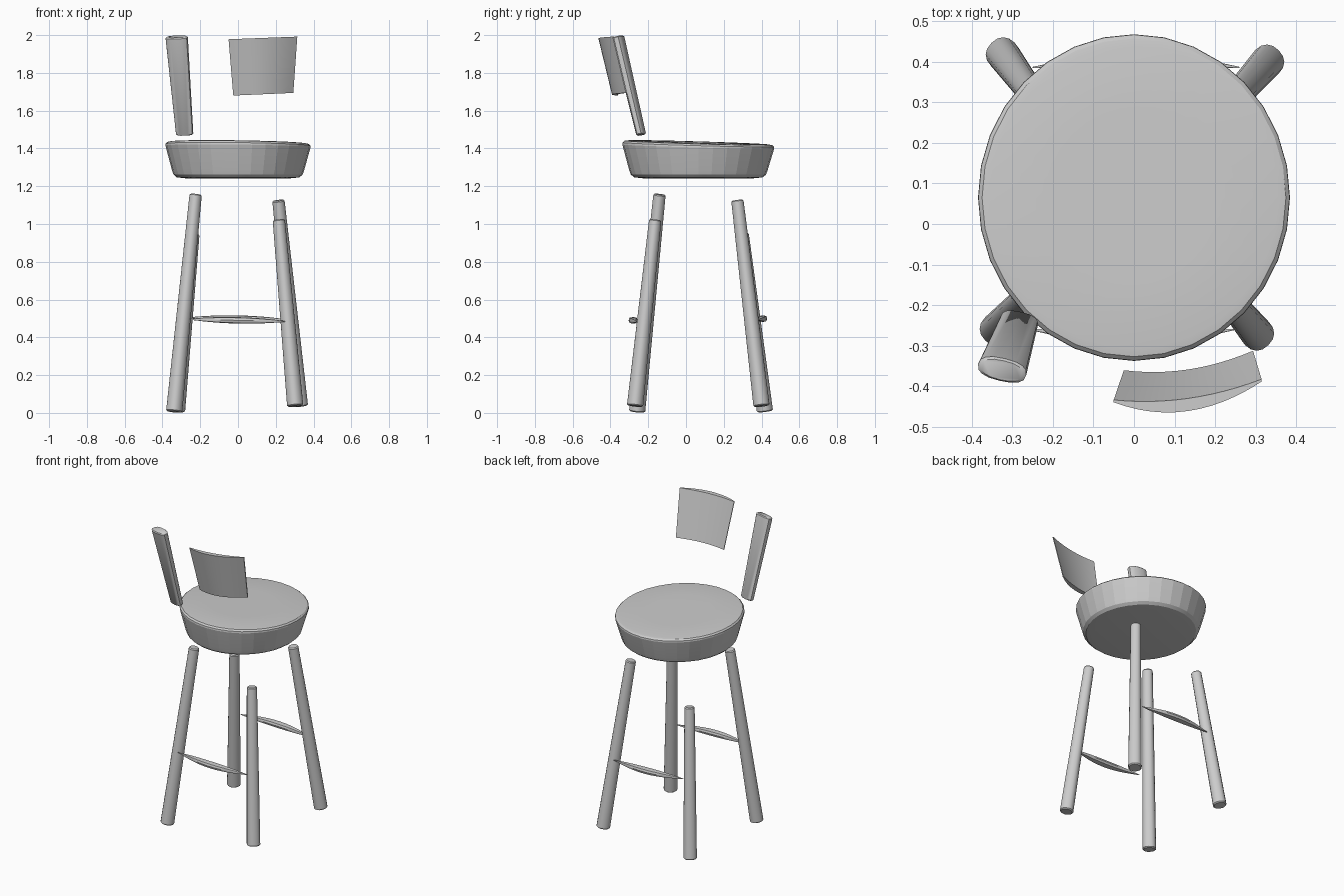
import bpy, math
from mathutils import Vector

if "Cube" in bpy.data.objects:
    bpy.data.objects.remove(bpy.data.objects["Cube"])


def ring(c, u, v, n=16, p=2.0):
    """Superellipse ring around c with half-axis vectors u and v."""
    pts = []
    for i in range(n):
        a = 2 * math.pi * i / n
        ca, sa = math.cos(a), math.sin(a)
        pts.append(Vector(c) + Vector(u) * math.copysign(abs(ca) ** (2 / p), ca)
                   + Vector(v) * math.copysign(abs(sa) ** (2 / p), sa))
    return pts


def loft(name, rings, angle=35):
    """Skin a list of equal rings and cap both ends."""
    n = len(rings[0])
    verts = [p for r in rings for p in r]
    faces = [tuple(reversed(range(n))), tuple(range(len(verts) - n, len(verts)))]
    for k in range(len(rings) - 1):
        for i in range(n):
            j = (i + 1) % n
            faces.append((k * n + i, k * n + j, k * n + n + j, k * n + n + i))
    me = bpy.data.meshes.new(name)
    me.from_pydata(verts, [], faces)
    ob = bpy.data.objects.new(name, me)
    bpy.context.collection.objects.link(ob)
    bpy.ops.object.select_all(action='DESELECT')
    ob.select_set(True)
    bpy.context.view_layer.objects.active = ob
    bpy.ops.object.mode_set(mode='EDIT')
    bpy.ops.mesh.select_all(action='SELECT')
    bpy.ops.mesh.normals_make_consistent(inside=False)
    bpy.ops.object.mode_set(mode='OBJECT')
    bpy.ops.object.shade_smooth_by_angle(angle=math.radians(angle))
    return ob


def bar(name, a, b, ra, rb, turn, p):
    """Tapered bar from a to b, softened ends; ra, rb = (half width, half depth)."""
    a, b = Vector(a), Vector(b)
    axis = (b - a).normalized()
    side = Vector((math.cos(turn), math.sin(turn), 0))
    u = (side - axis * side.dot(axis)).normalized()
    v = axis.cross(u)
    length = (b - a).length
    rings = []
    for d, s in ((0, .84), (.006, 1), (length - .006, 1), (length, .84)):
        t = d / length
        w = (ra[0] + (rb[0] - ra[0]) * t) * s
        h = (ra[1] + (rb[1] - ra[1]) * t) * s
        rings.append(ring(a + axis * d, u * w, v * h, 16, p))
    return loft(name, rings)


# Round seat: tapered sides, soft rim, top tilted slightly
profile = [(.28, 1.242), (.325, 1.247), (.342, 1.262), (.350, 1.285), (.384, 1.41),
           (.383, 1.42), (.374, 1.429), (.355, 1.432), (.2, 1.433), (.04, 1.433)]
seat_rings = []
for r, z in profile:
    pts = ring((0, .065, z), (r, 0, 0), (0, r * 1.047, 0), 32)
    k = (z - 1.242) / .19
    for q in pts:
        q.z += k * (-.03 * (q.y - .065) - .015 * q.x)
    seat_rings.append(pts)
loft("seat", seat_rings, 10)

# Four splayed legs of uneven height
legs = {
    "leg_front_left": ((-.338, -.259, .006), (-.224, -.14, 1.157)),
    "leg_front_right": ((.303, -.27, .036), (.216, -.163, 1.022)),
    "leg_back_right": ((.328, .40, .036), (.214, .272, 1.125)),
    "leg_back_left": ((-.323, .418, .008), (-.236, .30, .948)),
}
for name, (a, b) in legs.items():
    bar(name, a, b, (.041, .041), (.031, .031), math.radians(45), 2.3)

# Leaf-shaped stretchers bowing outwards
for name, x0, x1, y, z, s in (("stretcher_front", -.258, .25, -.258, .49, -1),
                              ("stretcher_back", -.25, .26, .384, .499, 1)):
    rings = []
    for i in range(13):
        t = i / 12
        f = max(math.sin(math.pi * t), .06)
        w, h = .023 * f, .017 * f ** .7
        c = (x0 + (x1 - x0) * t, y + s * w, z - .012 * (t - .5))
        rings.append(ring(c, (0, w, 0), (0, 0, h), 8, 3))
    loft(name, rings)

# Flattened back post leaning away
bar("back_post", (-.282, -.237, 1.472), (-.325, -.36, 1.992),
    (.047, .023), (.061, .029), math.radians(-13), 2.5)

# Curved back panel: lens section, lofted from lower to upper edge
N = 12


def panel_ring(t):
    x0, x1 = -.025 - .025 * t, .293 + .021 * t
    yl, yr = -.358 - .073 * t, -.31 - .07 * t
    outer, inner = [], []
    for i in range(N + 1):
        s = i / N
        x, y = x0 + (x1 - x0) * s, yl + (yr - yl) * s
        z = 1.68 + .298 * t + .014 * s
        arch = 4 * s * (1 - s)
        inner.append(Vector((x, y - .002 - .022 * arch, z)))
        outer.append(Vector((x, y - .008 - .047 * arch, z)))
    return outer + inner[::-1]


loft("back_panel", [panel_ring(k / 4) for k in range(5)])
